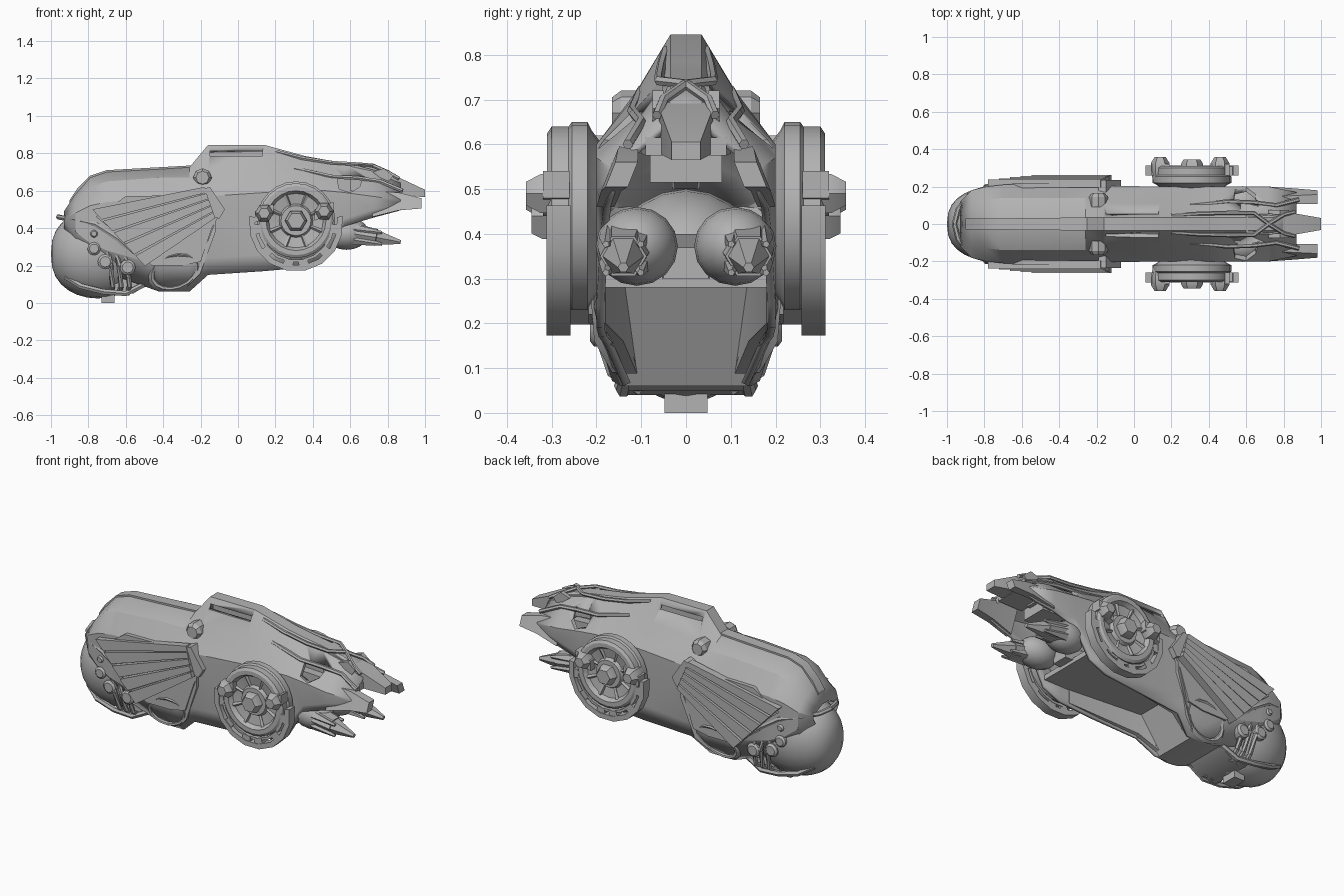
import bpy, bmesh, math
from mathutils import Vector

if "Cube" in bpy.data.objects:
    bpy.data.objects.remove(bpy.data.objects["Cube"], do_unlink=True)

grey = bpy.data.materials.new("hull grey")
grey.use_nodes = True
grey.diffuse_color = (0.45, 0.45, 0.45, 1)
grey.node_tree.nodes["Principled BSDF"].inputs["Base Color"].default_value = (0.45, 0.45, 0.45, 1)


def build(name, verts, faces, mirror=True, fix=True, angle=0.5):
    """Mesh object in world coordinates, optionally mirrored to the other side."""
    mesh = bpy.data.meshes.new(name)
    mesh.from_pydata([tuple(v) for v in verts], [], faces)
    if fix:
        bm = bmesh.new()
        bm.from_mesh(mesh)
        bmesh.ops.recalc_face_normals(bm, faces=bm.faces)
        bm.to_mesh(mesh)
        bm.free()
    mesh.shade_smooth()
    mesh.set_sharp_from_angle(angle=angle)
    mesh.materials.append(grey)
    obj = bpy.data.objects.new(name, mesh)
    bpy.context.collection.objects.link(obj)
    if mirror:
        mod = obj.modifiers.new("mirror", "MIRROR")
        mod.use_axis = (False, True, False)
    return obj


def loft(name, rings, mirror=True, caps=True):
    """Skin equal closed rings, with optional end caps."""
    n, m = len(rings[0]), len(rings)
    verts = [p for r in rings for p in r]
    faces = [(i * n + j, i * n + (j + 1) % n, (i + 1) * n + (j + 1) % n, (i + 1) * n + j)
             for i in range(m - 1) for j in range(n)]
    if caps:
        faces += [tuple(range(n)), tuple(range((m - 1) * n, m * n))]
    return build(name, verts, faces, mirror)


def prism(name, outline, y0, y1, mirror=True):
    return loft(name, [[(x, y, z) for x, z in outline] for y in (y0, y1)], mirror)


def box_loft(name, stations, mirror=True, slant=0):
    """Rectangular sections (x, y0, y1, z0, z1) joined along x; slant leans the top inward."""
    return loft(name, [[(x, a, c), (x, b, c), (x, b - slant * (d - c), d), (x, a - slant * (d - c), d)]
                       for x, a, b, c, d in stations], mirror)


def lathe(name, cx, cz, profile, n, squash=1, tilt=0, lean=0):
    """Turn (radius, y) pairs around a sideways axis; lean pulls the low side inward."""
    rings = []
    for r, y in profile:
        ring = []
        for k in range(n):
            t = math.tau * k / n
            u, v = r * math.cos(t), r * squash * math.sin(t)
            dz = u * math.sin(tilt) + v * math.cos(tilt)
            ring.append((cx + u * math.cos(tilt) - v * math.sin(tilt), y + lean * dz, cz + dz))
        rings.append(ring)
    return loft(name, rings)


def circle(centre, axis, r, n=6):
    q = axis.to_track_quat("Z", "Y")
    return [centre + q @ Vector((r * math.cos(math.tau * k / n), r * math.sin(math.tau * k / n), 0))
            for k in range(n)]


def rod(name, a, b, r0, r1, n=6):
    a, b = Vector(a), Vector(b)
    return loft(name, [circle(a, b - a, r0, n), circle(b, b - a, r1, n)])


def pipe(name, points, r):
    """Bent tube through the points."""
    pts = [Vector(p) for p in points]
    last = len(pts) - 1
    return loft(name, [circle(p, pts[min(i + 1, last)] - pts[max(i - 1, 0)], r)
                       for i, p in enumerate(pts)])


def ellipsoid(name, c, rad, mirror, n=24, m=14, power=1.0):
    """Ball stretched per axis; a power below one makes it blunter along x."""
    rings = []
    for i in range(m + 1):
        s = max(0, math.sin(math.pi * i / m)) ** power
        rings.append([(c[0] - rad[0] * math.cos(math.pi * i / m),
                       c[1] + rad[1] * s * math.cos(math.tau * k / n),
                       c[2] + rad[2] * s * math.sin(math.tau * k / n)) for k in range(n)])
    return loft(name, rings, mirror, caps=False)


def arc(name, cx, cz, r0, r1, y0, y1, a0, a1, n):
    rings = []
    for i in range(n + 1):
        t = math.radians(a0 + (a1 - a0) * i / n)
        rings.append([(cx + r * math.cos(t), y, cz + r * math.sin(t))
                      for r, y in ((r0, y0), (r1, y0), (r1, y1), (r0, y1))])
    return loft(name, rings)


# Hull shell: x, top z, shoulder y z, side y, side top z, side low z, rim y z
sections = [
    (-.93, .49, .08, .47, .12, .45, .43, .1, .4),
    (-.87, .58, .12, .54, .18, .48, .38, .14, .3),
    (-.79, .67, .13, .62, .2, .52, .32, .14, .2),
    (-.7, .7, .14, .65, .21, .54, .28, .14, .16),
    (-.42, .715, .14, .67, .21, .55, .2, .14, .06),
    (-.26, .725, .14, .67, .21, .55, .2, .14, .06),
    (-.16, .845, .11, .7, .205, .57, .24, .18, .15),
    (.14, .845, .11, .72, .2, .59, .26, .195, .17),
    (.36, .785, .12, .7, .2, .6, .28, .2, .19),
    (.47, .765, .12, .68, .2, .6, .32, .2, .24),
    (.57, .75, .12, .67, .2, .59, .45, .19, .41),
    (.72, .725, .1, .66, .2, .57, .5, .185, .455),
    (.87, .66, .07, .63, .17, .55, .53, .165, .495),
]
verts = []
for x, zt, ysh, zsh, ys, zs, zl, yb, zb in sections:
    verts += [(x, 0, zt), (x, .035, zt), (x, ysh, zsh), (x, ys, zs), (x, ys, zl), (x, yb, zb)]
faces = [(i * 6 + j, i * 6 + j + 6, i * 6 + j + 7, i * 6 + j + 1)
         for i in range(len(sections) - 1) for j in range(5)]
hull = build("hull_shell", verts, faces, fix=False)
wall = hull.modifiers.new("wall", "SOLIDIFY")
wall.thickness, wall.offset = 0.018, -1

# Openings cut through the hull: tail windows and spine slots
for name, outline, y0, y1 in (
        ("window_cutter", [(.53, .67), (.67, .675), (.65, .62), (.6, .59), (.54, .61)], .08, .3),
        ("slot_cutter", [(-.15, .785), (.13, .785), (.13, .812), (-.15, .812)], .04, .2)):
    cutter = prism(name, outline, y0, y1)
    cutter.hide_render = True
    cutter.hide_viewport = True
    cut = hull.modifiers.new(name, "BOOLEAN")
    cut.operation, cut.solver, cut.object = "DIFFERENCE", "EXACT", cutter

# Core behind the openings, belly block, cavity sides, inner deck and engine block
box_loft("spine_core", [(-.15, -.025, .025, .5, .825), (.14, -.025, .025, .5, .825),
                        (.5, -.03, .03, .55, .735), (.72, -.03, .03, .57, .69)], False)
prism("belly_block", [(-.78, .22), (-.42, .06), (-.28, .06), (-.16, .29), (-.6, .4)], -.14, .14, False)
box_loft("cavity_side", [(-.3, .1, .14, .065, .29), (-.15, .14, .18, .16, .29), (.3, .18, .195, .2, .29)])
box_loft("inner_deck", [(-.25, -.19, .19, .28, .31), (.47, -.19, .19, .28, .31)], False)
box_loft("engine_block", [(-.2, -.08, .08, .3, .4), (.52, -.05, .05, .3, .37)], False)
box_loft("tail_beam", [(.2, -.08, .08, .52, .6), (.7, -.08, .08, .515, .58)], False)

# Spine ridge on the nose
box_loft("nose_ridge", [(-.9, -.03, .03, .5, .55), (-.86, -.03, .03, .56, .61), (-.79, -.03, .03, .63, .68),
                        (-.7, -.03, .03, .67, .71), (-.25, -.035, .035, .69, .735)], False)

# Domed nose with rim, bands and machinery
ellipsoid("nose_dome", (-.75, 0, .262), (.25, .2, .238), False, power=.8)
pipe("dome_rim", [(-.96, 0, .46), (-.94, .08, .455), (-.87, .165, .445), (-.76, .2, .42),
                  (-.64, .205, .34), (-.55, .195, .25), (-.49, .17, .17)], .014)
pipe("jaw_band", [(-.92, .1, .14), (-.84, .135, .09), (-.72, .145, .06), (-.6, .14, .05), (-.5, .13, .1)], .016)
for i, (x, z, r) in enumerate(((-.77, .29, .035), (-.71, .22, .04), (-.59, .19, .042), (-.77, .37, .02))):
    lathe(f"dome_bolt_{i + 1}", x, z, [(r, .12), (r, .205), (r * .7, .215)], 12)
for i in range(3):
    x = -.68 + .045 * i
    pipe(f"jaw_hose_{i + 1}", [(x - .02, .195, .3), (x, .2, .2), (x + .01, .165, .09), (x, .1, .05)], .014)
box_loft("jaw_block", [(-.68, -.13, .13, .04, .25), (-.56, -.13, .13, .05, .28), (-.48, -.13, .13, .1, .3)], False)
box_loft("foot_plate", [(-.73, -.048, .048, 0, .05), (-.66, -.048, .048, 0, .05)], False)

# Side armour and fan of slats
prism("side_armour", [(-.14, .58), (-.08, .5), (-.14, .4), (-.2, .22), (-.3, .2), (-.46, .2),
                      (-.56, .3), (-.76, .46), (-.6, .57)], .19, .218)
inner_a, inner_b = Vector((-.18, .62)), Vector((-.12, .45))
outer_a, outer_b = Vector((-.78, .5)), Vector((-.49, .19))
count = 5
for i in range(count):
    s, e = i / count, (i + .88) / count
    outline = [inner_a.lerp(inner_b, s), inner_a.lerp(inner_b, e),
               outer_a.lerp(outer_b, e), outer_a.lerp(outer_b, s)]
    prism(f"fan_slat_{i + 1}", [tuple(p) for p in outline], .195, .238 + .006 * i)
prism("fan_hinge", [(-.19, .61), (-.15, .62), (-.07, .5), (-.1, .45), (-.13, .46)], .17, .235)
lathe("shoulder_boss", -.19, .67, [(.05, .09), (.05, .145), (.035, .165)], 8)
box_loft("rear_strap", [(-.27, .12, .165, .09, .14), (-.2, .16, .205, .16, .23), (-.12, .18, .222, .38, .44)])

# Lower intake with recessed throat
lathe("intake", -.34, .165, [(.14, .13), (.145, .18), (.13, .195), (.115, .19), (.08, .13)],
      16, .68, .35, .32)

# Side wheels with hub, bolts and lower guard
WX, WZ = .31, .44
lathe("wheel_disc", WX, WZ, [(.15, .18), (.19, .21), (.21, .22), (.21, .255), (.2, .262), (.2, .3),
                             (.185, .31), (.16, .31), (.145, .285), (.09, .275), (.08, .295), (.04, .295)], 24)
lathe("wheel_hub", WX, WZ, [(.06, .27), (.06, .32), (.045, .345)], 6)
for i in range(8):
    t = math.tau * (i + .5) / 8
    rod(f"wheel_spoke_{i + 1}", (WX + .085 * math.cos(t), .279, WZ + .085 * math.sin(t)),
        (WX + .15 * math.cos(t), .288, WZ + .15 * math.sin(t)), .008, .012, 4)
arc("guard_outer", WX, .42, .222, .252, .258, .312, 170, 370, 9)
arc("guard_inner", WX, .42, .19, .205, .258, .305, 180, 360, 9)
for i, a in enumerate((180, 216, 252, 274, 310, 346)):
    arc(f"guard_tie_{i + 1}", WX, .42, .19, .24, .26, .308, a, a + 14, 2)
for i, (x, z) in enumerate(((.14, .48), (.46, .49))):
    lathe(f"wheel_bolt_{i + 1}", x, z, [(.035, .22), (.05, .28), (.05, .325), (.03, .358)], 6)
    box_loft(f"bolt_lug_{i + 1}", [(x - .05, .26, .32, z - .05, z + .01), (x + .05, .26, .32, z - .01, z + .05)])

# Rear pods with crystal spikes
ellipsoid("pod_body", (.58, .11, .372), (.12, .092, .088), True, 16, 10)
rod("spike_main", (.62, .135, .37), (.74, .14, .35), .062, .052)
rod("spike_tip", (.74, .14, .35), (.87, .14, .325), .046, .012)
for i in range(4):
    t = math.tau * (i + .5) / 4
    dy, dz = math.cos(t), math.sin(t)
    rod(f"spike_side_{i + 1}", (.62, .135 + .045 * dy, .365 + .04 * dz),
        (.77, .14 + .055 * dy, .345 + .045 * dz), .028, .008, 5)

# Tail prongs and ridge cables
box_loft("tail_spike", [(.6, -.05, .05, .6, .745), (.84, -.06, .06, .58, .68), (1, -.032, .032, .565, .605)], False)
box_loft("tail_prong", [(.72, .16, .2, .46, .6), (.86, .145, .19, .495, .59), (.98, .13, .18, .505, .56)],
         slant=.4)
box_loft("tail_web", [(.7, -.1, .1, .58, .63), (.87, -.09, .09, .575, .615)], False)
pipe("ridge_cable", [(.2, .045, .81), (.34, .055, .775), (.5, .06, .75), (.64, .06, .742),
                     (.72, 0, .735), (.8, -.05, .7), (.86, -.065, .665)], .011)
pipe("shoulder_cable", [(.3, .1, .72), (.5, .12, .675), (.64, .115, .668), (.76, .1, .65), (.88, .13, .6)], .012)
prism("tail_fin", [(.72, .7), (.78, .72), (.83, .68), (.8, .64)], .05, .075)
